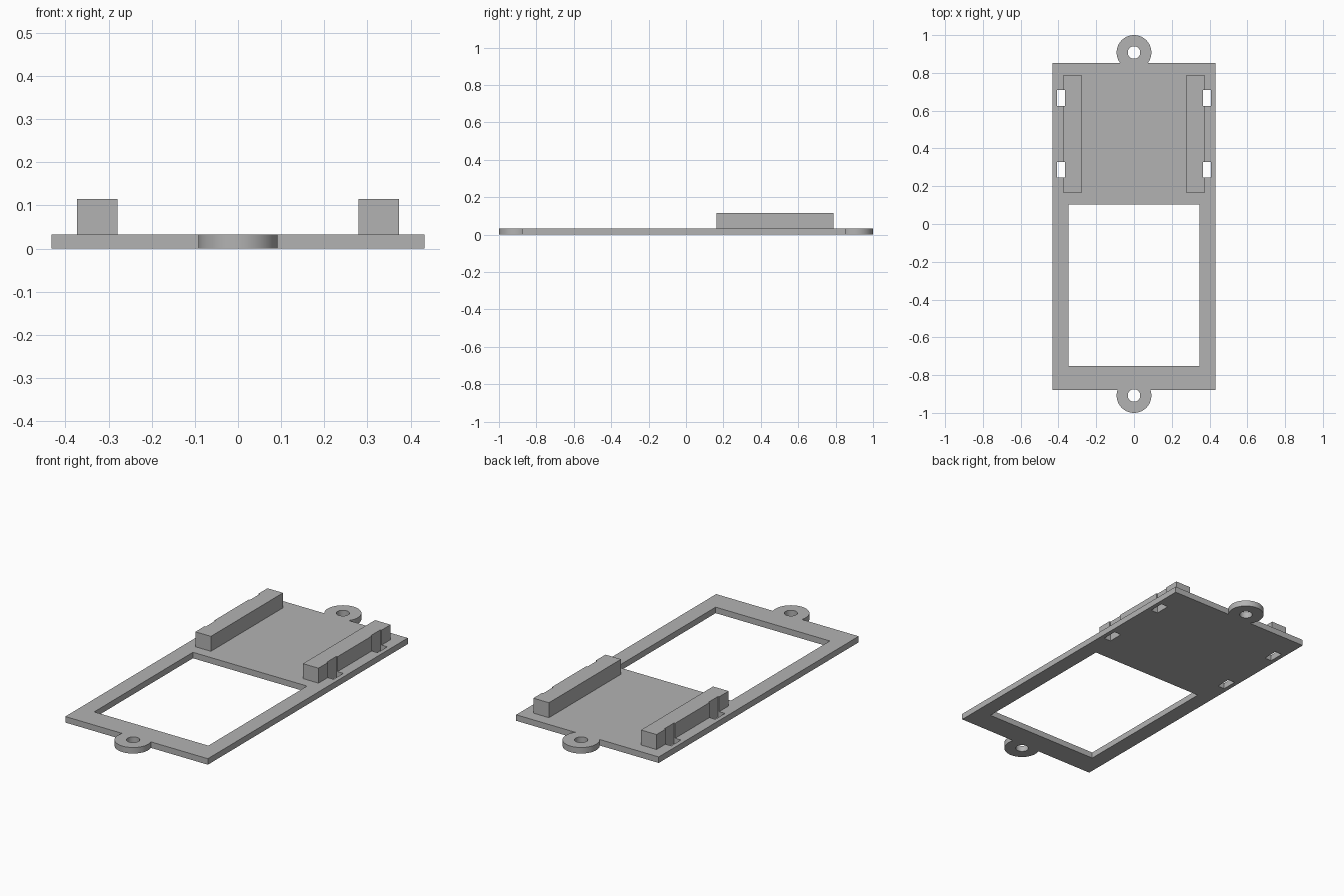
import bpy
import math

cube = bpy.data.objects.get("Cube")
if cube:
    bpy.data.objects.remove(cube, do_unlink=True)

grey = bpy.data.materials.new("plain grey")
grey.use_nodes = True
colour = (0.45, 0.45, 0.45, 1)
grey.diffuse_color = colour
grey.node_tree.nodes["Principled BSDF"].inputs["Base Color"].default_value = colour

THICK, TOP = 0.033, 0.115
EAR_Y, EAR_R, HOLE_R = 0.908, 0.092, 0.033


def box(name, x, y, z):
    """Box spanning the given (low, high) ranges."""
    bpy.ops.mesh.primitive_cube_add(size=1, location=[sum(r) / 2 for r in (x, y, z)])
    ob = bpy.context.object
    ob.name = name
    ob.scale = [r[1] - r[0] for r in (x, y, z)]
    bpy.ops.object.transform_apply(location=True, rotation=False, scale=True)
    return ob


def cylinder(name, y, radius, z):
    bpy.ops.mesh.primitive_cylinder_add(vertices=64, radius=radius, depth=z[1] - z[0],
                                        location=(0, y, sum(z) / 2))
    bpy.context.object.name = name
    return bpy.context.object


def combine(target, tool, operation):
    """Apply a boolean and remove the tool."""
    mod = target.modifiers.new("boolean", 'BOOLEAN')
    mod.operation, mod.solver, mod.object = operation, 'EXACT', tool
    bpy.context.view_layer.objects.active = target
    bpy.ops.object.modifier_apply(modifier=mod.name)
    bpy.data.objects.remove(tool, do_unlink=True)


# Base plate with mounting ears
plate = box("base_plate", (-0.432, 0.432), (-0.878, 0.853), (0, THICK))
for side in (-1, 1):
    combine(plate, cylinder("ear", side * EAR_Y, EAR_R, (0, THICK)), 'UNION')
for side in (-1, 1):
    combine(plate, cylinder("ear_hole", side * EAR_Y, HOLE_R, (-0.1, 0.1)), 'DIFFERENCE')

# Large window opening
combine(plate, box("opening", (-0.346, 0.346), (-0.751, 0.104), (-0.1, 0.1)), 'DIFFERENCE')

# Rails, and strap slots that also notch the rails' outer faces
parts = [plate]
for side, label in ((1, "left"), (-1, "right")):
    rail = box(label + "_rail", sorted((side * 0.279, side * 0.373)),
               (0.164, 0.788), (THICK, TOP))
    parts.append(rail)
    for y in (0.287, 0.668):
        for target in (plate, rail):
            slot = box("slot", sorted((side * 0.366, side * 0.408)),
                       (y - 0.042, y + 0.042), (-0.1, 0.2))
            combine(target, slot, 'DIFFERENCE')

# Shading and colour
for ob in parts:
    ob.data.materials.clear()
    ob.data.materials.append(grey)
    bpy.ops.object.select_all(action='DESELECT')
    ob.select_set(True)
    bpy.context.view_layer.objects.active = ob
    bpy.ops.object.shade_smooth_by_angle(angle=math.radians(30))
